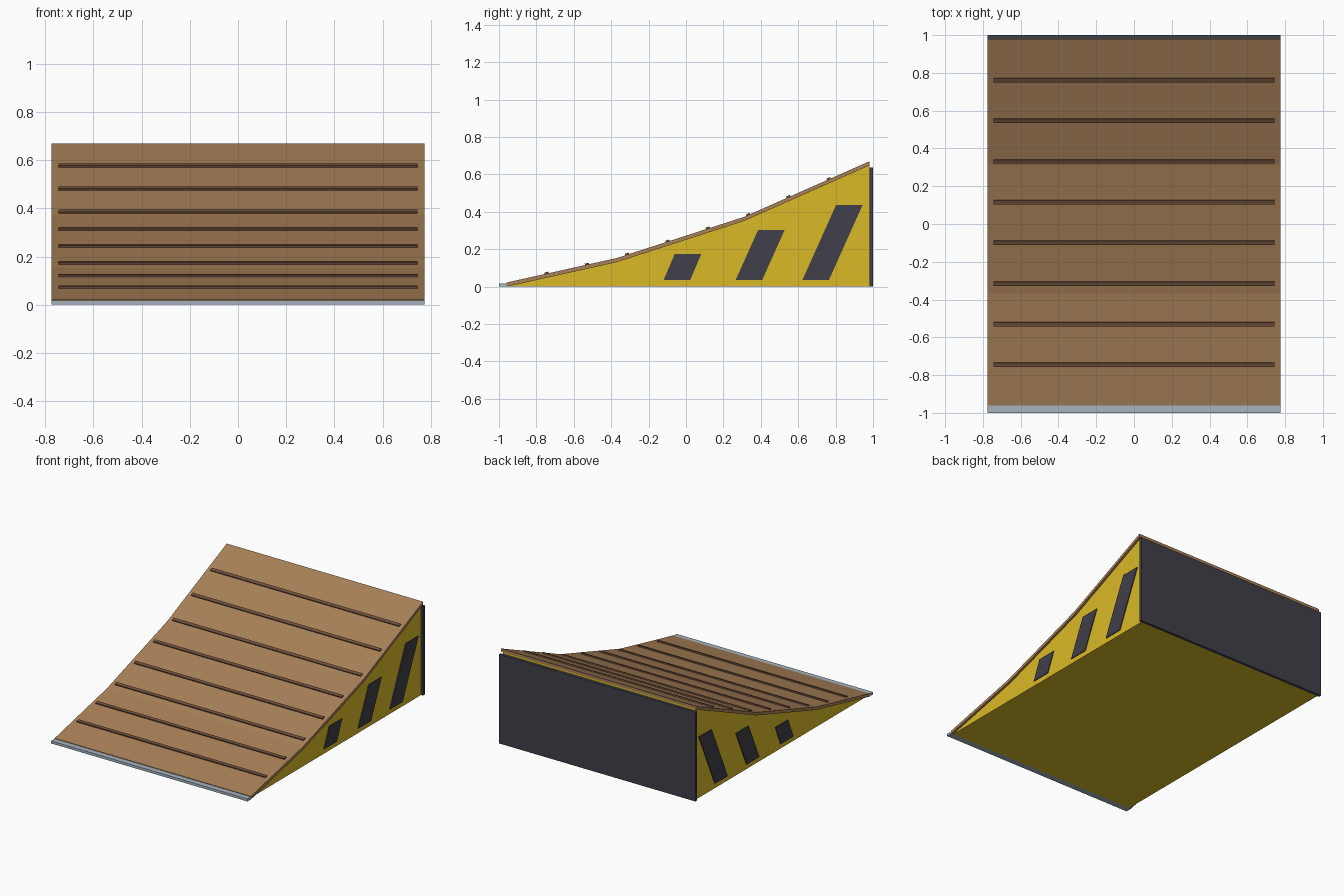
import bpy, math

if "Cube" in bpy.data.objects:
    bpy.data.objects.remove(bpy.data.objects["Cube"])

def mat(name, rgb):
    m = bpy.data.materials.new(name)
    m.diffuse_color = (*rgb, 1)
    m.use_nodes = True
    m.node_tree.nodes["Principled BSDF"].inputs["Base Color"].default_value = m.diffuse_color
    return m

YELLOW = mat("safety yellow", (0.70, 0.49, 0.02))
WOOD = mat("plywood brown", (0.40, 0.22, 0.098))
CLEAT = mat("dark brown", (0.16, 0.08, 0.045))
DARK = mat("charcoal", (0.052, 0.05, 0.068))
STEEL = mat("steel grey", (0.38, 0.45, 0.53))

def prism(name, profile, x0, x1, material):
    """Extrude a counter-clockwise (y, z) profile from x0 to x1."""
    n = len(profile)
    verts = [(x, y, z) for x in (x0, x1) for y, z in profile]
    faces = [tuple(reversed(range(n))), tuple(range(n, 2 * n))]
    faces += [(i, (i + 1) % n, n + (i + 1) % n, n + i) for i in range(n)]
    me = bpy.data.meshes.new(name)
    me.from_pydata(verts, [], faces)
    me.materials.append(material)
    ob = bpy.data.objects.new(name, me)
    bpy.context.collection.objects.link(ob)
    return ob

def rect(y0, y1, z0, z1):
    return [(y0, z0), (y1, z0), (y1, z1), (y0, z1)]

# Top line of the riding surface, in three straight runs
TOP = [(-0.96, 0.022), (-0.37, 0.153), (0.31, 0.373), (0.98, 0.67)]
T = 0.022
UNDER = [(y, z - T) for y, z in TOP]

def surface(y):
    for (y0, z0), (y1, z1) in zip(TOP, TOP[1:]):
        if y <= y1:
            s = (z1 - z0) / (y1 - y0)
            return z0 + s * (y - y0), math.atan(s)

# Wedge body
prism("ramp_body", [(-0.96, 0), (0.98, 0)] + UNDER[:0:-1], -0.76, 0.76, YELLOW)

# Deck
prism("ramp_deck", UNDER + TOP[::-1], -0.775, 0.775, WOOD)

# Back panel and front lip
prism("back_panel", rect(0.98, 1.0, 0.0, 0.636), -0.775, 0.775, DARK)
prism("front_lip", rect(-1.0, -0.955, 0.0, 0.018), -0.775, 0.775, STEEL)

# Grip cleats lying on the deck
for i in range(8):
    y = -0.745 + i * 0.2155
    z, a = surface(y)
    c, s = math.cos(a), math.sin(a)
    prof = [(y + u * c - v * s, z + u * s + v * c)
            for u, v in rect(-0.011, 0.011, -0.005, 0.008)]
    prism(f"grip_cleat_{i + 1}", prof, -0.745, 0.745, CLEAT)

# Slanted warning stripes on both sides
for i, (y, top, lean) in enumerate([(-0.12, 0.175, 0.06), (0.265, 0.302, 0.12), (0.622, 0.436, 0.18)]):
    w = 0.142
    prof = [(y, 0.035), (y + w, 0.035), (y + w + lean, top), (y + lean, top)]
    prism(f"right_stripe_{i + 1}", prof, 0.758, 0.766, DARK)
    prism(f"left_stripe_{i + 1}", prof, -0.766, -0.758, DARK)
